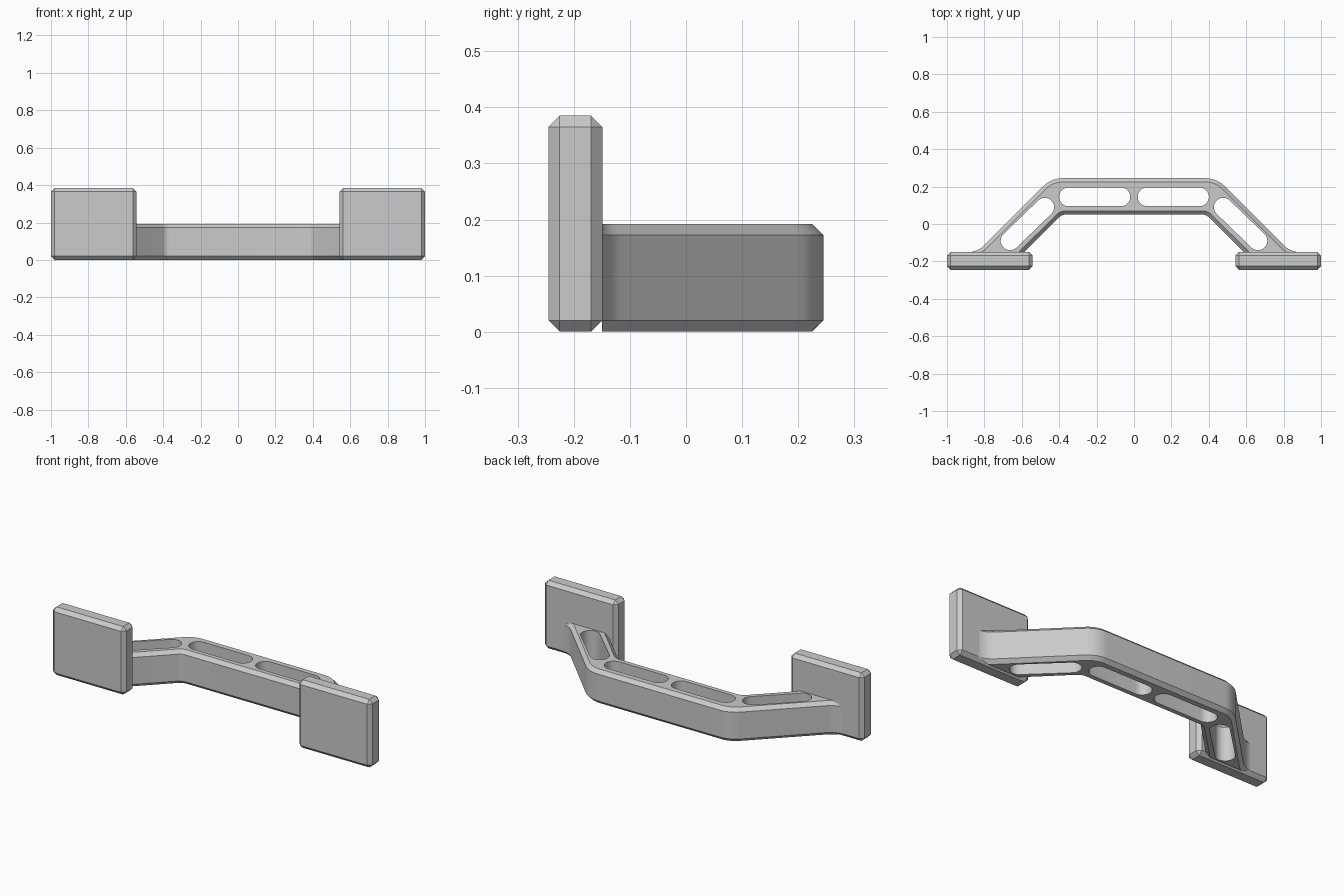
import bpy
import bmesh
import math
from mathutils import Vector

CHAMFER = 0.02
BAR_HEIGHT = 0.192
PAD_BACK = -0.15

cube = bpy.data.objects.get("Cube")
if cube:
    bpy.data.objects.remove(cube, do_unlink=True)

grey = bpy.data.materials.new("plain grey")
grey.use_nodes = True
grey.diffuse_color = (0.6, 0.6, 0.6, 1)
grey.node_tree.nodes["Principled BSDF"].inputs["Base Color"].default_value = grey.diffuse_color


def make_object(name, bm):
    bmesh.ops.recalc_face_normals(bm, faces=bm.faces)
    mesh = bpy.data.meshes.new(name)
    bm.to_mesh(mesh)
    bm.free()
    mesh.materials.append(grey)
    obj = bpy.data.objects.new(name, mesh)
    bpy.context.collection.objects.link(obj)
    return obj


def arc(cx, cy, radius, start, end, steps=10):
    angles = [math.radians(start + (end - start) * i / steps) for i in range(steps + 1)]
    return [Vector((cx + radius * math.cos(a), cy + radius * math.sin(a))) for a in angles]


def bar_outline(d):
    # Bar contour shrunk by d: inner bend, foot, flare and shoulder, then mirrored
    flare = 0.12
    contact = -math.degrees(math.asin(flare / (flare + d)))
    half = arc(-0.366, 0, 0.05 + d, 90, 135, 6)
    half.append(Vector((-0.587 - d * math.sqrt(2), PAD_BACK)))
    half += arc(-0.887, PAD_BACK + flare, flare + d, contact, -45)
    half += arc(-0.38, 0.095, 0.15 - d, 135, 90)
    return half + [Vector((-p.x, p.y)) for p in reversed(half)]


def slot_outline(start, end):
    # Round-ended slot between two centres
    run = end - start
    heading = math.degrees(math.atan2(run.y, run.x))
    return (arc(end.x, end.y, 0.05, heading + 90, heading - 90, 16)
            + arc(start.x, start.y, 0.05, heading - 90, heading - 270, 16))


def add_walls(bm, layers):
    # Join outlines stacked at given heights
    rings = [[bm.verts.new((p.x, p.y, z)) for p in pts] for pts, z in layers]
    for low, high in zip(rings, rings[1:]):
        for i in range(len(low)):
            bm.faces.new((low[i - 1], low[i], high[i], high[i - 1]))


# Mounting pads: chamfered plates
for name, side in (("left_pad", 1), ("right_pad", -1)):
    bm = bmesh.new()
    bmesh.ops.create_cube(bm, size=1)
    bmesh.ops.scale(bm, vec=(0.458, 0.096, 0.385), verts=bm.verts)
    bmesh.ops.translate(bm, vec=(side * 0.771, -0.197, 0.1925), verts=bm.verts)
    bmesh.ops.bevel(bm, geom=bm.edges[:], offset=CHAMFER, segments=1, affect='EDGES')
    make_object(name, bm)

# Handle bar: chamfered outer walls
bm = bmesh.new()
full, narrow = bar_outline(0), bar_outline(CHAMFER)
add_walls(bm, [(narrow, 0), (full, CHAMFER),
               (full, BAR_HEIGHT - CHAMFER), (narrow, BAR_HEIGHT)])

# Slot walls, two slots along the grip and one in each leg
for side in (-1, 1):
    for start, end in (((0.07, 0.145), (0.35, 0.145)), ((0.663, -0.09), (0.477, 0.09))):
        slot = slot_outline(Vector((side * start[0], start[1])),
                            Vector((side * end[0], end[1])))
        add_walls(bm, [(slot, 0), (slot, BAR_HEIGHT)])

# Top and bottom faces, left open at the slots
for z in (0, BAR_HEIGHT):
    rim = [e for e in bm.edges if all(abs(v.co.z - z) < 0.001 for v in e.verts)]
    bmesh.ops.triangle_fill(bm, edges=rim, use_beauty=True, normal=(0, 0, 1))
bar = make_object("handle_bar", bm)

# Smooth the curved walls, keep the chamfers crisp
bpy.ops.object.select_all(action='DESELECT')
bar.select_set(True)
bpy.context.view_layer.objects.active = bar
bpy.ops.object.shade_smooth_by_angle(angle=math.radians(30))
